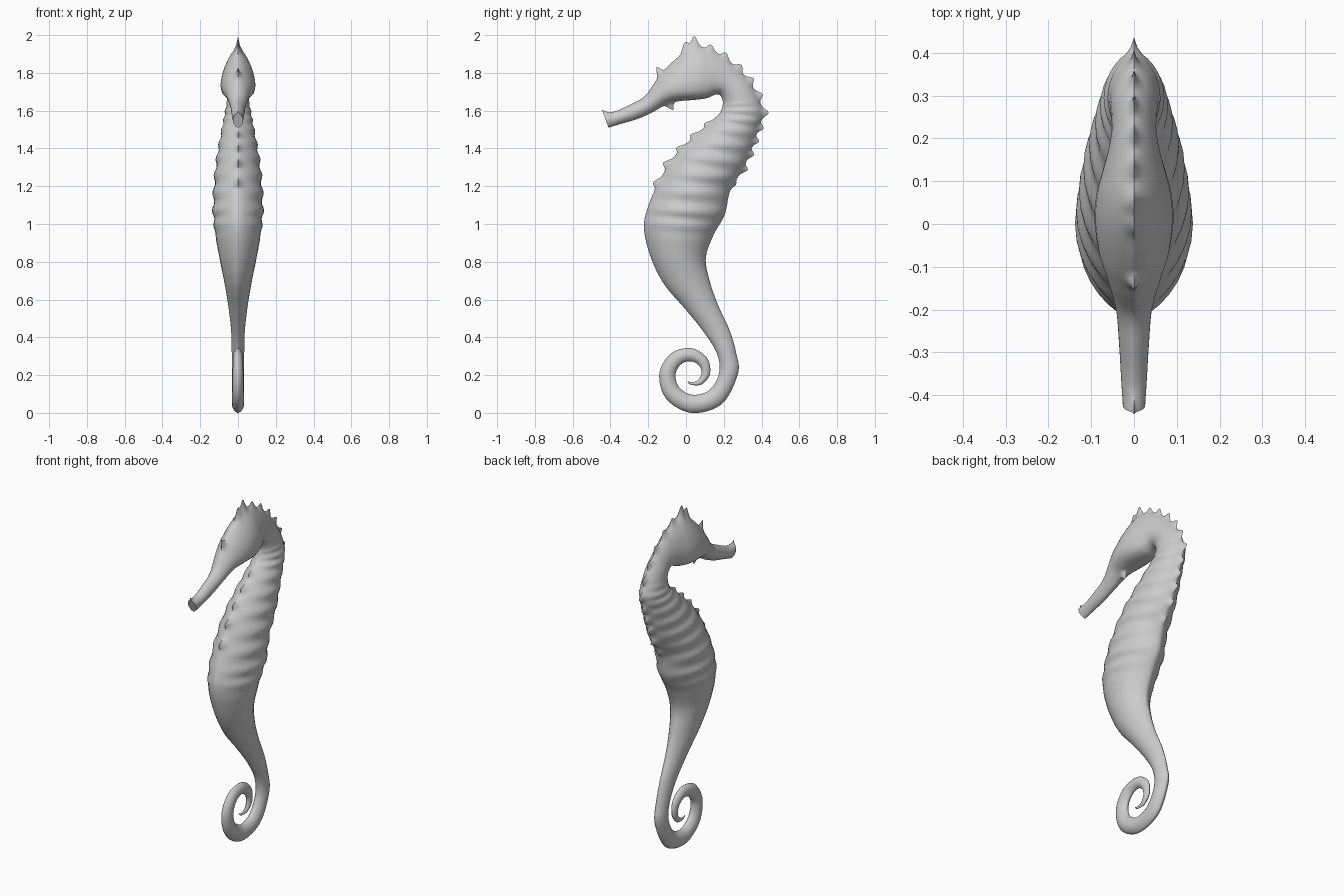
import bpy, bmesh, math
from mathutils import Vector

if "Cube" in bpy.data.objects:
    bpy.data.objects.remove(bpy.data.objects["Cube"])

# Body stations: back edge (y, z), belly edge (y, z), half width
STATIONS = [
    (-.44, 1.59, -.41, 1.51, .026), (-.38, 1.595, -.345, 1.53, .030),
    (-.30, 1.63, -.26, 1.555, .035), (-.22, 1.675, -.18, 1.59, .042),
    (-.165, 1.75, -.10, 1.635, .062), (-.11, 1.82, -.04, 1.65, .082),
    (-.02, 1.90, .02, 1.655, .092), (.06, 1.935, .07, 1.66, .088),
    (.13, 1.92, .115, 1.668, .075), (.21, 1.875, .15, 1.683, .060),
    (.29, 1.805, .175, 1.685, .052), (.35, 1.73, .19, 1.665, .055),
    (.39, 1.65, .195, 1.635, .060), (.405, 1.58, .18, 1.59, .070),
    (.38, 1.50, .13, 1.54, .082), (.345, 1.40, .03, 1.45, .100),
    (.30, 1.29, -.07, 1.345, .117), (.235, 1.18, -.15, 1.21, .128),
    (.205, 1.05, -.205, 1.08, .132), (.145, .94, -.222, .97, .122),
    (.105, .82, -.185, .82, .098), (.125, .70, -.115, .68, .072),
    (.17, .57, .00, .545, .050), (.23, .44, .10, .42, .036),
    (.265, .32, .165, .31, .033),
]
# Ridge spikes: y, z, height, radius
BACK_SPIKES = [
    (-.44, 1.59, .015, .02), (-.135, 1.79, .045, .018),
    (.00, 1.915, .05, .024), (.045, 1.935, .062, .022),
    (.13, 1.92, .03, .022), (.205, 1.88, .03, .022), (.275, 1.82, .03, .022),
    (.33, 1.755, .03, .022), (.375, 1.68, .03, .022), (.405, 1.59, .032, .022),
    (.385, 1.51, .028, .02), (.36, 1.44, .028, .02), (.335, 1.37, .028, .02),
    (.30, 1.29, .028, .02), (.25, 1.21, .015, .02),
]
BELLY_SPIKES = [
    (-.09, 1.64, .04, .018), (.12, 1.53, .022, .02), (.05, 1.47, .028, .022),
    (-.02, 1.40, .03, .024), (-.09, 1.32, .035, .024), (-.15, 1.22, .03, .024),
]
SEGMENTS, STEPS = 32, 12


def tail_station(n):
    """Curled tail, n counted in quarter turns."""
    r = .245 - .037 * n
    thick = .10 * (1 - (n / 5.4) ** 2)
    c, s = math.cos(-n * math.pi / 2), math.sin(-n * math.pi / 2)
    ri = r - thick
    return (.03 + r * c, .208 + r * s, .03 + ri * c, .208 + ri * s, .33 * thick)


def spline(p0, p1, p2, p3, t):
    return [.5 * (2 * b + (c - a) * t + (2 * a - 5 * b + 4 * c - d) * t * t
                  + (3 * b - a - 3 * c + d) * t ** 3)
            for a, b, c, d in zip(p0, p1, p2, p3)]


def bump(point, spikes):
    return sum(h * math.exp(-((point - Vector((0, y, z))).length / r) ** 2)
               for y, z, h, r in spikes)


def window(u, a, b):
    """Smooth 0-1-0 envelope between two stations."""
    return math.sin(math.pi * (u - a) / (b - a)) if a < u < b else 0


def ring(u, station):
    oy, oz, iy, iz, width = station
    back, belly = Vector((0, oy, oz)), Vector((0, iy, iz))
    mid, axis = (back + belly) / 2, (back - belly) / 2
    direction = axis.normalized()
    back_bump = bump(back, BACK_SPIKES) if u < 19 else 0
    belly_bump = bump(belly, BELLY_SPIKES) if u < 19 else 0
    skew = .4 * window(u, 3, 11)                       # cheeks sit low on the head
    rib = math.sin(2 * math.pi * 1.35 * u) * min(1, 2 * window(u, 11.5, 19.5))
    points = []
    for i in range(SEGMENTS):
        a = 2 * math.pi * i / SEGMENTS
        c, s = math.cos(a), math.sin(a)
        p = mid + axis * (c - skew * s * s)
        p += direction * (back_bump * max(0, c) ** 60 - belly_bump * max(0, -c) ** 60)
        p.x = math.copysign(abs(s) ** 1.35, s) * width * (1 + .045 * rib)
        points.append(p)
    return points


# Loft the whole animal from snout to tail tip
keys = STATIONS + [tail_station(i * .5) for i in range(11)] + [tail_station(5.3)]
bm = bmesh.new()
rings = []
last = len(keys) - 1
for k in range(last):
    for j in range(STEPS + (k == last - 1)):
        t = j / STEPS
        st = spline(keys[max(k - 1, 0)], keys[k], keys[k + 1], keys[min(k + 2, last)], t)
        rings.append([bm.verts.new(p) for p in ring(k + t, st)])
for a, b in zip(rings, rings[1:]):
    for i in range(SEGMENTS):
        j = (i + 1) % SEGMENTS
        bm.faces.new((a[i], a[j], b[j], b[i]))
bm.faces.new(rings[0])
bm.faces.new(rings[-1])
bmesh.ops.recalc_face_normals(bm, faces=bm.faces)

mesh = bpy.data.meshes.new("seahorse_body")
bm.to_mesh(mesh)
bm.free()
body = bpy.data.objects.new("seahorse_body", mesh)
bpy.context.collection.objects.link(body)

grey = bpy.data.materials.new("light grey")
grey.diffuse_color = (.6, .6, .6, 1)
grey.use_nodes = True
grey.node_tree.nodes["Principled BSDF"].inputs["Base Color"].default_value = grey.diffuse_color
mesh.materials.append(grey)

bpy.context.view_layer.objects.active = body
body.select_set(True)
bpy.ops.object.shade_smooth_by_angle(angle=math.radians(50))
